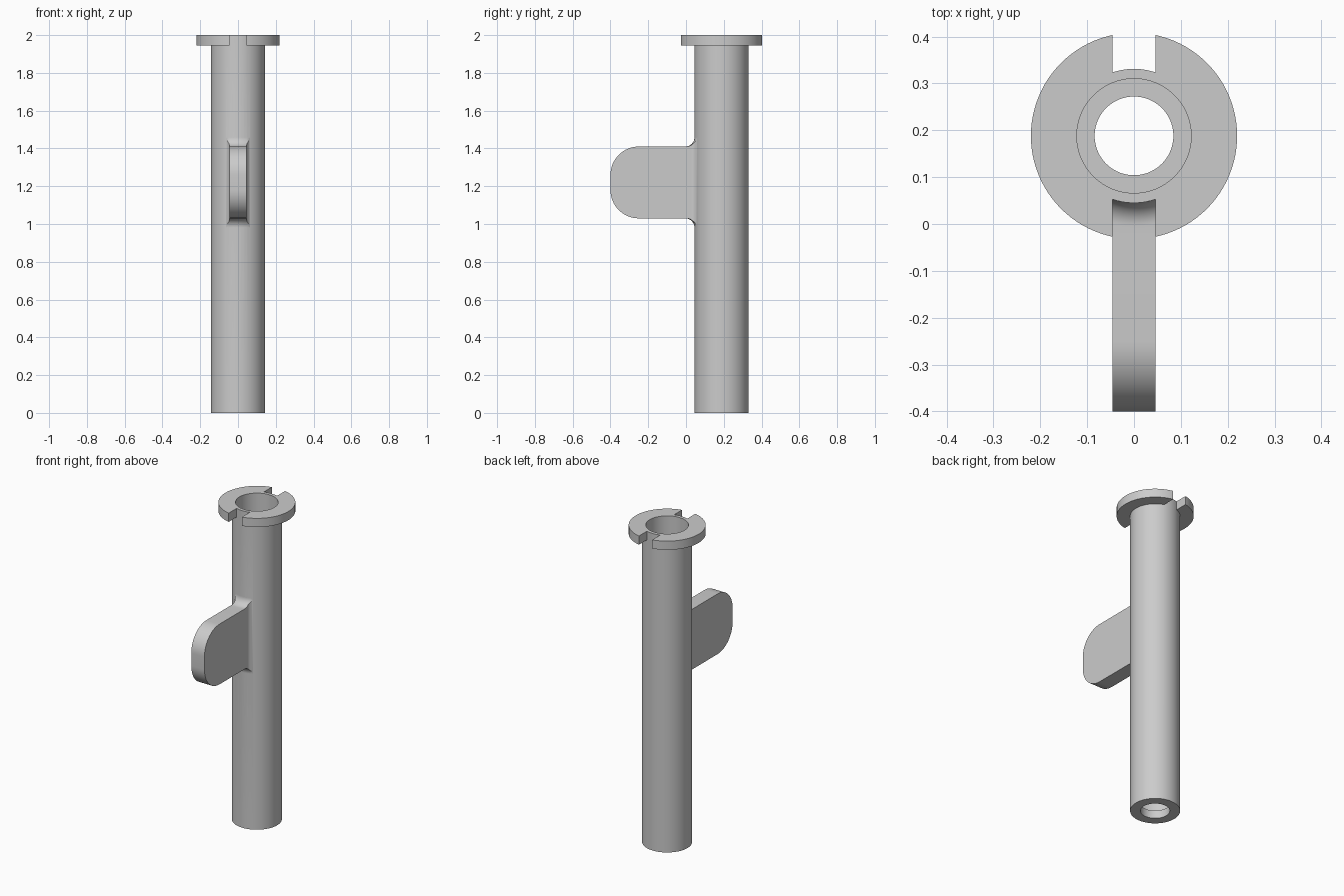
import bpy, bmesh
from math import sin, cos, pi, sqrt

cube = bpy.data.objects.get("Cube")
if cube:
    bpy.data.objects.remove(cube, do_unlink=True)

AXIS_Y = 0.188      # tube axis
TUBE_R = 0.143
LUG_Z = 1.22        # lug centre height
HALF_W = 0.046      # half thickness of lug and half width of slots


def finish(name, bm):
    bmesh.ops.recalc_face_normals(bm, faces=bm.faces[:])
    mesh = bpy.data.meshes.new(name)
    bm.to_mesh(mesh)
    bm.free()
    obj = bpy.data.objects.new(name, mesh)
    bpy.context.collection.objects.link(obj)
    return obj


def cylinder(name, radius, z0, z1):
    bm = bmesh.new()
    bmesh.ops.create_cone(bm, cap_ends=True, segments=96, radius1=radius,
                          radius2=radius, depth=z1 - z0)
    bmesh.ops.translate(bm, verts=bm.verts, vec=(0, AXIS_Y, (z0 + z1) / 2))
    return finish(name, bm)


def box(name, size, centre):
    bm = bmesh.new()
    bmesh.ops.create_cube(bm, size=1)
    bmesh.ops.scale(bm, verts=bm.verts, vec=size)
    bmesh.ops.translate(bm, verts=bm.verts, vec=centre)
    return finish(name, bm)


def combine(target, tool, operation):
    tool.hide_render = True
    mod = target.modifiers.new(operation.lower(), 'BOOLEAN')
    mod.operation, mod.solver, mod.object = operation, 'EXACT', tool
    bpy.ops.object.select_all(action='DESELECT')
    bpy.context.view_layer.objects.active = target
    target.select_set(True)
    bpy.ops.object.modifier_apply(modifier=mod.name)
    bpy.data.objects.remove(tool, do_unlink=True)


def make_lug():
    """Loft rectangular sections from the rounded nose to the filleted root."""
    sections = []                       # (y, half height, half width, bent)
    nose, fillet, half_h = 0.15, 0.05, 0.19
    for i in range(17):
        a = pi / 2 * i / 16
        sections.append((-0.4 + nose * (1 - cos(a)),
                         half_h - nose + nose * sin(a), HALF_W, False))
    sections.append((-0.03, half_h, HALF_W, False))
    for i in range(13):
        a = pi / 2 * i / 12
        rho = TUBE_R + fillet * (1 - sin(a))
        flare = max(0, (0.162 - rho) / 0.019)
        sections.append((AXIS_Y - rho, half_h + fillet * (1 - cos(a)),
                         HALF_W + 0.017 * flare ** 2, True))
    y, h, w, _ = sections[-1]
    sections.append((y + 0.01, h, w, True))

    bm = bmesh.new()
    cols = 8
    rings = []
    for y, h, w, bent in sections:
        xs = [w * (2 * k / cols - 1) for k in range(cols + 1)]
        ring = []
        for row, side in ((xs, 1), (xs[::-1], -1)):
            for x in row:
                yy = AXIS_Y - sqrt((AXIS_Y - y) ** 2 - x * x) if bent else y
                ring.append(bm.verts.new((x, yy, LUG_Z + side * h)))
        rings.append(ring)
    n = len(rings[0])
    for a, b in zip(rings, rings[1:]):
        for k in range(n):
            j = (k + 1) % n
            bm.faces.new((a[k], a[j], b[j], b[k]))
    for ring in (rings[0], rings[-1]):
        for k in range(cols):
            bm.faces.new((ring[k], ring[k + 1], ring[n - 2 - k], ring[n - 1 - k]))
    return finish("lug", bm)


def make_pin_hole():
    bm = bmesh.new()
    bmesh.ops.create_cone(bm, cap_ends=True, segments=48, radius1=0.048,
                          radius2=0.048, depth=0.4)
    for v in bm.verts:
        v.co = (v.co.z, v.co.x - 0.255, v.co.y + LUG_Z)
    return finish("pin_hole_cutter", bm)


# Lug with its pin hole
lug = make_lug()
combine(lug, make_pin_hole(), 'DIFFERENCE')

# Flange with front and back slots
flange = cylinder("flange", 0.22, 1.945, 2.03)
combine(flange, box("slot_cutter", (2 * HALF_W, 1, 0.4), (0, AXIS_Y, 2)), 'DIFFERENCE')

# Tube joined to flange and lug, trimmed level at the top
body = cylinder("flanged_tube_with_lug", TUBE_R, 0, 2.06)
combine(body, flange, 'UNION')
combine(body, lug, 'UNION')
combine(body, box("top_trim_cutter", (1, 1, 0.2), (0, AXIS_Y, 2.1)), 'DIFFERENCE')

# Wide bore with a narrow lip at the foot
combine(body, cylinder("bore_cutter", 0.122, 0.05, 2.2), 'DIFFERENCE')
combine(body, cylinder("lip_cutter", 0.084, -0.1, 0.3), 'DIFFERENCE')

# Plain grey finish
grey = bpy.data.materials.new("plain_grey")
grey.use_nodes = True
colour = (0.6, 0.6, 0.6, 1)
grey.diffuse_color = colour
grey.node_tree.nodes["Principled BSDF"].inputs["Base Color"].default_value = colour
body.data.materials.clear()
body.data.materials.append(grey)

bpy.ops.object.select_all(action='DESELECT')
body.select_set(True)
bpy.context.view_layer.objects.active = body
bpy.ops.object.shade_smooth_by_angle(angle=pi / 6)
